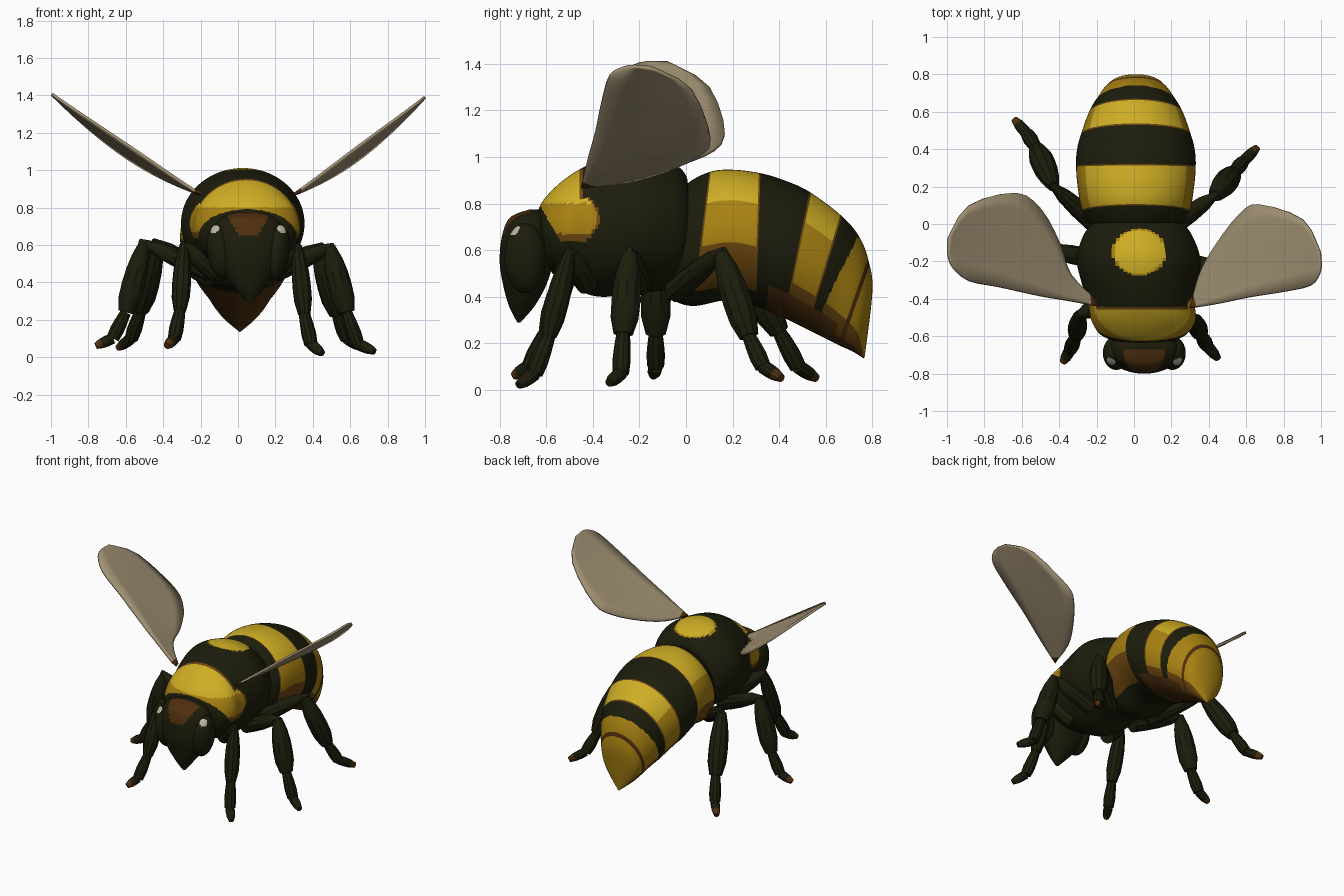
import bpy, bmesh, math
from mathutils import Vector

cube = bpy.data.objects.get("Cube")
if cube:
    bpy.data.objects.remove(cube, do_unlink=True)


def material(name, rgb):
    mat = bpy.data.materials.new(name)
    mat.use_nodes = True
    mat.diffuse_color = (*rgb, 1)
    bsdf = mat.node_tree.nodes["Principled BSDF"]
    bsdf.inputs["Base Color"].default_value = (*rgb, 1)
    bsdf.inputs["Roughness"].default_value = 0.8
    return mat


PALETTE = [
    material("dark_olive", (.0115, .012, .0035)),
    material("bright_yellow", (.62, .42, .018)),
    material("gold", (.39, .22, .006)),
    material("amber_brown", (.15, .062, .005)),
    material("dark_brown", (.08, .029, .0045)),
    material("wing_taupe", (.35, .278, .17)),
    material("pale_glint", (.5, .45, .36)),
]
DARK, YELLOW, GOLD, AMBER, BROWN, WING, GLINT = range(len(PALETTE))


def finish(bm, name, angle=25):
    bmesh.ops.recalc_face_normals(bm, faces=bm.faces)
    mesh = bpy.data.meshes.new(name)
    bm.to_mesh(mesh)
    bm.free()
    for mat in PALETTE:
        mesh.materials.append(mat)
    obj = bpy.data.objects.new(name, mesh)
    bpy.context.collection.objects.link(obj)
    bpy.ops.object.select_all(action='DESELECT')
    obj.select_set(True)
    bpy.context.view_layer.objects.active = obj
    bpy.ops.object.shade_smooth_by_angle(angle=math.radians(angle))
    return obj


def spline(stations, sub):
    """Catmull-Rom interpolation of a list of number tuples."""
    out, last = [], len(stations) - 1
    for i in range(last):
        quad = [stations[min(max(i + k, 0), last)] for k in (-1, 0, 1, 2)]
        for s in range(sub):
            t = s / sub
            out.append([b + t / 2 * (c - a + t * (2*a - 5*b + 4*c - d + t * (3*(b - c) + d - a)))
                        for a, b, c, d in zip(*quad)])
    return out + [list(stations[-1])]


def skin(bm, rings, paint):
    """Joins rings of points with quads, caps the ends and paints by rule."""
    loops = [[bm.verts.new(p) for p in ring] for ring in rings]
    n = len(loops[0])
    for r in range(len(loops) - 1):
        for k in range(n):
            m = (k + 1) % n
            f = bm.faces.new((loops[r][k], loops[r][m], loops[r + 1][m], loops[r + 1][k]))
            f.material_index = paint(f.calc_center_median(), r + .5, math.cos(math.tau * (k + .5) / n))
    for loop, r in ((loops[0], 0), (loops[-1], len(loops) - 1)):
        f = bm.faces.new(loop)
        f.material_index = paint(f.calc_center_median(), r, 0)


def body(name, stations, sub, paint, sides):
    """Lofts elliptical sections: centre x, first edge y z, second edge y z, half width."""
    rings = []
    for cx, ty, tz, by, bz, w in spline(stations, sub):
        ring = []
        for k in range(sides):
            a = math.tau * k / sides
            c = math.cos(a)
            ring.append((cx + w * math.sin(a), (ty + by + (ty - by) * c) / 2, (tz + bz + (tz - bz) * c) / 2))
        rings.append(ring)
    bm = bmesh.new()
    skin(bm, rings, lambda p, r, c: paint(p, r / sub, c))
    return finish(bm, name)


# Abdomen: banded with thin brown fringes, curling down to a pointed tip
def abdomen_paint(p, u, c):
    if u > 4.6 and c < (-.6 if u < 8.5 else -.82):
        return BROWN
    if 8.9 < u < 9.12:
        return BROWN
    if u < 2 or 4 < u < 6 or 7 < u < 7.6 + .33 * c or (u < 4 and c < -.75):
        return DARK
    fringe = min(abs(u - edge) for edge in (2, 4, 6, 7)) < .06
    if fringe or c < (-.15 if u < 4 else -.45):
        return AMBER
    return YELLOW if c > .5 and u < 7 else GOLD


body("abdomen", [
    (.01, -.04, .80, -.07, .44, .16), (.01, .0, .88, -.06, .39, .22), (.01, .1, .935, .03, .36, .285),
    (.01, .20, .945, .18, .385, .31), (.01, .32, .93, .3, .36, .32), (.01, .42, .90, .37, .33, .315),
    (.01, .53, .85, .42, .31, .295), (.01, .67, .745, .52, .26, .25), (.01, .745, .655, .59, .225, .205),
    (.01, .785, .55, .66, .19, .165), (.01, .8, .42, .715, .165, .115), (.01, .767, .14, .763, .135, .004),
], 16, abdomen_paint, 56)


# Thorax: yellow collar and a round spot on the back
def thorax_paint(p, u, c):
    spot = ((p.x - .03) / .145) ** 2 + ((p.y + .15) / .125) ** 2
    if spot < 1 and p.z > .8:
        return YELLOW if spot < .86 else GOLD
    edge = -.445 if p.z > .82 else -.37 - ((p.z - .74) / .1) ** 2 * .06
    low = max(.64, .78 - (p.y + .62) * 1.8)
    if -.63 < p.y < edge and p.z > low:
        if p.y > edge - .012 or p.z < .67:
            return AMBER
        return YELLOW if p.z > .8 else GOLD
    return DARK


body("thorax", [
    (.05, -.65, .70, -.60, .56, .10), (.05, -.635, .77, -.58, .51, .19), (.05, -.6, .83, -.56, .49, .24),
    (.05, -.52, .905, -.5, .46, .28), (.04, -.42, .965, -.42, .41, .285), (.03, -.3, 1.0, -.33, .40, .31),
    (.025, -.18, 1.01, -.2, .42, .33), (.02, -.06, .975, -.08, .43, .295), (.02, .0, .92, .0, .48, .24),
    (.02, .01, .84, .01, .55, .16),
], 14, thorax_paint, 96)

# Head: wedge tapering down to the mouth, brown patch on the forehead
HEAD_X = .055


def head_paint(p, u, c):
    patch = p.z > .65 and p.y < -.67 and abs(p.x - HEAD_X) < .055 + (p.z - .65) * .5
    return BROWN if patch else DARK


body("head", [
    (HEAD_X, -.67, .775, -.63, .775, .06), (HEAD_X, -.755, .74, -.58, .74, .15),
    (HEAD_X, -.79, .66, -.56, .66, .19), (HEAD_X, -.80, .55, -.57, .55, .19),
    (HEAD_X, -.785, .45, -.6, .45, .14), (.06, -.76, .36, -.65, .36, .07), (.065, -.725, .29, -.71, .29, .012),
], 10, head_paint, 64)

# Eyes: tall ovals with a pale glint
for side, word in ((-1, "right"), (1, "left")):
    bm = bmesh.new()
    bmesh.ops.create_uvsphere(bm, u_segments=56, v_segments=48, radius=1)
    glint = Vector((HEAD_X + side * .18, -.735, .685))
    for v in bm.verts:
        v.co = Vector((HEAD_X + side * (.15 + .015 * v.co.z), -.69, .565)) + Vector(
            (v.co.x * .07, v.co.y * .09, v.co.z * .15))
    for f in bm.faces:
        f.material_index = GLINT if (f.calc_center_median() - glint).length < .026 else DARK
    finish(bm, word + "_eye")


# Wings: thin twisted sheets, brown at the root, with a raised leading edge
def wing(name, lead, trail, root, rise):
    bm = bmesh.new()
    cols = 6
    rows = []
    for a, b in zip(spline(lead, 3), spline(trail, 3)):
        row = []
        for k in range(cols + 1):
            x, y = Vector(a).lerp(Vector(b), k / cols)
            d = min(abs(x - root) / (1 - abs(root)), 1)
            twist = .07 * math.sin(math.pi * d) * (.5 - k / cols)
            row.append(bm.verts.new((x, y, .87 + rise * (.74 * d + .26 * d * d) + twist)))
        rows.append(row)
    for r in range(len(rows) - 1):
        for k in range(cols):
            f = bm.faces.new((rows[r][k], rows[r][k + 1], rows[r + 1][k + 1], rows[r + 1][k]))
            f.material_index = BROWN if r < 1 else WING
    obj = finish(bm, name)
    mod = obj.modifiers.new("thickness", 'SOLIDIFY')
    mod.thickness = .016
    mod.offset = 0


wing("right_wing",
     [(-.19, -.44), (-.35, -.41), (-.5, -.385), (-.72, -.337), (-.88, -.305), (-.97, -.23), (-.995, -.16)],
     [(-.2, -.41), (-.34, -.27), (-.4, -.1), (-.5, .08), (-.635, .166), (-.88, .1), (-.995, -.08)], -.2, .54)
wing("left_wing",
     [(.3, -.45), (.45, -.425), (.62, -.39), (.8, -.362), (.94, -.33), (.99, -.27), (1, -.22)],
     [(.31, -.42), (.355, -.26), (.44, -.11), (.567, .053), (.67, .105), (.9, .025), (.995, -.15)], .3, .52)


# Legs: swollen tapered segments from hip to toe
def segment(bm, a, b, radii, tip=DARK, sides=10):
    a, b = Vector(a), Vector(b)
    rot = (b - a).to_track_quat('Z', 'Y')
    rings = []
    for i, r in enumerate(radii):
        centre = a.lerp(b, i / (len(radii) - 1))
        rings.append([centre + rot @ Vector((r * math.cos(math.tau * k / sides), r * math.sin(math.tau * k / sides), 0))
                      for k in range(sides)])
    skin(bm, rings, lambda p, u, c: tip if u > 2 else DARK)


LEGS = {
    "right_front_leg": [(-.12, -.42, .45), (-.29, -.48, .6), (-.31, -.6, .25), (-.34, -.67, .1), (-.38, -.74, .06)],
    "left_front_leg": [(.18, -.42, .45), (.32, -.5, .59), (.355, -.59, .23), (.39, -.65, .07), (.45, -.72, .02)],
    "right_middle_leg": [(-.15, -.2, .45), (-.5, -.13, .61), (-.6, -.13, .24), (-.67, -.13, .1), (-.76, -.14, .06)],
    "left_middle_leg": [(.2, -.2, .45), (.49, -.24, .59), (.58, -.27, .24), (.64, -.28, .07), (.73, -.33, .03)],
    "right_rear_leg": [(-.15, -.05, .42), (-.43, .2, .61), (-.52, .4, .25), (-.57, .48, .1), (-.64, .56, .05)],
    "left_rear_leg": [(.15, -.05, .42), (.43, .15, .59), (.53, .27, .23), (.58, .33, .1), (.66, .41, .05)],
}
for name, (hip, knee, ankle, heel, toe) in LEGS.items():
    thick = .85 if "front" in name else 1.08
    brown_toe = "right" in name or "rear" in name
    bm = bmesh.new()
    # The thigh ends in a spur just past the knee
    segment(bm, hip, Vector(hip).lerp(Vector(knee), 1.08), [.05, .052, .05, .04, .012])
    segment(bm, knee, ankle, [r * thick for r in (.028, .047, .057, .06, .058, .04)])
    segment(bm, ankle, heel, [.03, .036, .04, .036])
    segment(bm, heel, toe, [.03, .031, .028, .018], BROWN if brown_toe else DARK)
    finish(bm, name, 35)
